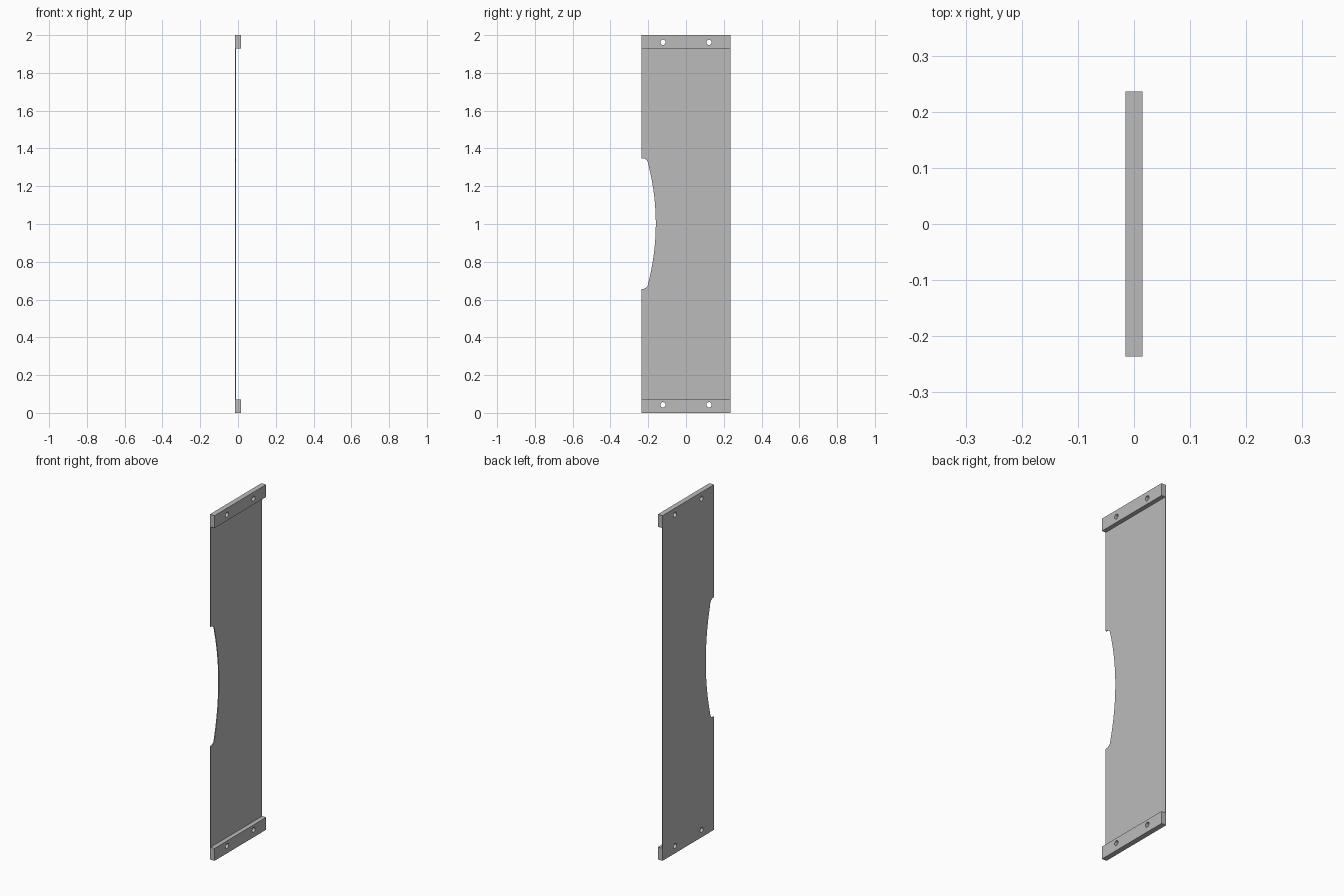
import bpy
import bmesh
from math import sin, cos, pi, asin
from mathutils import Matrix

cube = bpy.data.objects.get("Cube")
if cube:
    bpy.data.objects.remove(cube, do_unlink=True)

HALF_W, HEIGHT, BAR_H = 0.236, 2.0, 0.072
BACK, SHEET_X, FRONT = -0.015, -0.010, 0.015
HOLE_Y, HOLE_R = 0.122, 0.014
HOLE_Z = (0.043, 1.962)

grey = bpy.data.materials.new("plain grey")
grey.use_nodes = True
grey.diffuse_color = (0.5, 0.5, 0.5, 1)
grey.node_tree.nodes["Principled BSDF"].inputs["Base Color"].default_value = (0.5, 0.5, 0.5, 1)

# Maps a flat outline (y, z) with thickness along x into the world
UPRIGHT = Matrix(((0, 0, 1, 0), (1, 0, 0, 0), (0, 1, 0, 0), (0, 0, 0, 1)))


def circle(y, z, r, n=32):
    return [(y + r * cos(2 * pi * i / n), z + r * sin(2 * pi * i / n)) for i in range(n)]


def plate(name, loops, x0, x1):
    """Extrude a filled outline with holes between x0 and x1."""
    curve = bpy.data.curves.new(name + " outline", "CURVE")
    curve.dimensions, curve.fill_mode = "2D", "BOTH"
    curve.extrude = (x1 - x0) / 2
    for pts in loops:
        spline = curve.splines.new("POLY")
        spline.points.add(len(pts) - 1)
        for p, (y, z) in zip(spline.points, pts):
            p.co = (y, z, 0, 1)
        spline.use_cyclic_u = True
    temp = bpy.data.objects.new(name + " temp", curve)
    mesh = bpy.data.meshes.new_from_object(temp)
    bpy.data.objects.remove(temp)
    bpy.data.curves.remove(curve)
    mesh.name = name
    mesh.transform(Matrix.Translation(((x0 + x1) / 2, 0, 0)) @ UPRIGHT)
    bm = bmesh.new()
    bm.from_mesh(mesh)
    bmesh.ops.remove_doubles(bm, verts=bm.verts, dist=1e-5)
    bmesh.ops.recalc_face_normals(bm, faces=bm.faces)
    bm.to_mesh(mesh)
    bm.free()
    mesh.materials.clear()
    mesh.materials.append(grey)
    obj = bpy.data.objects.new(name, mesh)
    bpy.context.collection.objects.link(obj)
    bpy.ops.object.select_all(action="DESELECT")
    obj.select_set(True)
    bpy.context.view_layer.objects.active = obj
    bpy.ops.object.shade_smooth_by_angle(angle=pi / 6)
    return obj


# Shallow notch: rounded corner, long arc, rounded corner
MID, APEX, END_Y, HALF_ARC, HALF_NOTCH = 1.002, -0.160, -0.200, 0.315, 0.346
sag = APEX - END_Y
radius = (HALF_ARC ** 2 + sag ** 2) / (2 * sag)
sweep = asin(HALF_ARC / radius)
corner = []
for i in range(9):
    a = pi / 2 * i / 8
    corner.append((-HALF_W + 0.006 + (END_Y + HALF_W - 0.006) * sin(a),
                   HALF_ARC + (HALF_NOTCH - HALF_ARC) * cos(a)))
corner.insert(0, (-HALF_W, HALF_NOTCH))
upper = [(y, MID + z) for y, z in corner]
lower = [(y, MID - z) for y, z in reversed(corner)]
arc = [(APEX - radius + radius * cos(t), MID + radius * sin(t))
       for t in (sweep * (1 - i / 16) for i in range(1, 32))]


def holes(z):
    return [circle(side * HOLE_Y, z, HOLE_R) for side in (-1, 1)]


# Thin sheet with the notch in its front edge
outline = [(-HALF_W, 0), (HALF_W, 0), (HALF_W, HEIGHT), (-HALF_W, HEIGHT)]
outline += upper + arc + lower
plate("panel_sheet", [outline] + holes(HOLE_Z[0]) + holes(HOLE_Z[1]), BACK, SHEET_X)

# Mounting bars along both ends
for name, z0, hz in (("bottom_bar", 0, HOLE_Z[0]), ("top_bar", HEIGHT - BAR_H, HOLE_Z[1])):
    bar = [(-HALF_W, z0), (HALF_W, z0), (HALF_W, z0 + BAR_H), (-HALF_W, z0 + BAR_H)]
    plate(name, [bar] + holes(hz), SHEET_X, FRONT)
